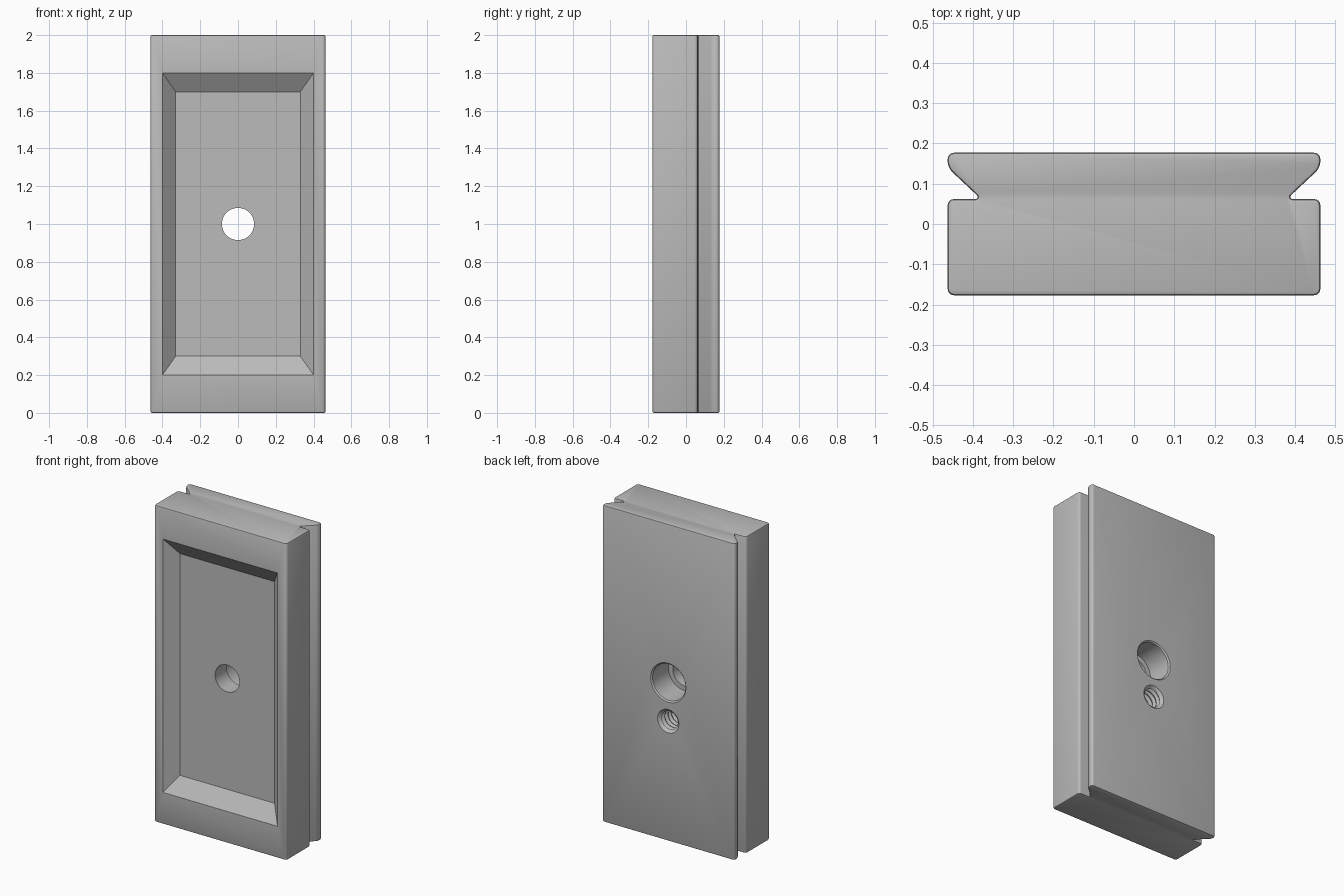
import bpy, bmesh, math
from mathutils import Matrix

if "Cube" in bpy.data.objects:
    bpy.data.objects.remove(bpy.data.objects["Cube"])

HEIGHT, FRONT, BACK, HALF = 2.0, -0.177, 0.177, 0.463
FLOOR = FRONT + 0.07

grey = bpy.data.materials.new("plain_grey")
grey.use_nodes = True
colour = (0.5, 0.5, 0.5, 1)
grey.diffuse_color = colour
grey.node_tree.nodes["Principled BSDF"].inputs["Base Color"].default_value = colour


def make_object(name, bm):
    bmesh.ops.recalc_face_normals(bm, faces=bm.faces)
    mesh = bpy.data.meshes.new(name)
    bm.to_mesh(mesh)
    bm.free()
    mesh.materials.append(grey)
    ob = bpy.data.objects.new(name, mesh)
    bpy.context.collection.objects.link(ob)
    return ob


def loft(name, rings):
    """Closed solid through rings with equal point counts."""
    bm = bmesh.new()
    loops = [[bm.verts.new(p) for p in ring] for ring in rings]
    n = len(loops[0])
    for a, b in zip(loops, loops[1:]):
        for i in range(n):
            j = (i + 1) % n
            bm.faces.new((a[i], a[j], b[j], b[i]))
    bm.faces.new(loops[0])
    bm.faces.new(loops[-1])
    return make_object(name, bm)


def lathe(name, z, profile, n=48):
    """Turned cutter along y, from (y, radius) pairs."""
    turns = [2 * math.pi * i / n for i in range(n)]
    return loft(name, [[(r * math.cos(t), y, z + r * math.sin(t)) for t in turns]
                       for y, r in profile])


# Block with a dovetail groove down each side
side = [(HALF, FRONT), (HALF, 0.062), (0.38, 0.062), (HALF, 0.14), (HALF, BACK)]
outline = side + [(-x, y) for x, y in reversed(side)]
bm = bmesh.new()
base = bm.faces.new([bm.verts.new((x, y, 0)) for x, y in outline])
top = bmesh.ops.extrude_face_region(bm, geom=[base])["geom"]
bmesh.ops.translate(bm, vec=(0, 0, HEIGHT), verts=[v for v in top if isinstance(v, bmesh.types.BMVert)])
bmesh.ops.recalc_face_normals(bm, faces=bm.faces)

# Round the upright edges, then ease the top and bottom rims
upright = [e for e in bm.edges if abs(e.verts[0].co.z - e.verts[1].co.z) > 1]
bmesh.ops.bevel(bm, geom=upright, offset=0.016, segments=4, profile=0.5, affect='EDGES')
rims = [e for e in bm.edges if abs(e.verts[0].co.z - e.verts[1].co.z) < 0.01]
bmesh.ops.bevel(bm, geom=rims, offset=0.008, segments=2, profile=0.5, affect='EDGES')
block = make_object("grooved_block", bm)


# Tapered front recess, extended past the front face
def recess_ring(y):
    t = (y - FRONT) / (FLOOR - FRONT)
    hx, hz = 0.40 - 0.07 * t, 0.80 - 0.10 * t
    return [(sx * hx, y, 1 + sz * hz) for sx, sz in ((-1, -1), (1, -1), (1, 1), (-1, 1))]


cutters = [loft("recess_cutter", [recess_ring(FRONT - 0.02), recess_ring(FLOOR)])]

# Stepped through hole with an eased back rim
STEP = 0.01
cutters.append(lathe("bolt_hole_cutter", 1.0, [
    (FRONT - 0.05, 0.085), (STEP, 0.085), (STEP, 0.115),
    (BACK - 0.008, 0.115), (BACK, 0.123), (BACK + 0.03, 0.123)]))

# Blind threaded hole below it
thread, y, pitch = [(BACK + 0.03, 0.074), (BACK, 0.074), (BACK - 0.016, 0.056)], BACK - 0.016, 0.032
for i in range(6):
    thread += [(y - pitch * 0.35, 0.072), (y - pitch * 0.55, 0.072),
               (y - pitch * 0.9, 0.056), (y - pitch, 0.056)]
    y -= pitch
cutters.append(lathe("threaded_hole_cutter", 0.757, thread))

bpy.context.view_layer.objects.active = block
for cutter in cutters:
    cutter.hide_render = True
    cut = block.modifiers.new(cutter.name, 'BOOLEAN')
    cut.operation = 'DIFFERENCE'
    cut.solver = 'EXACT'
    cut.object = cutter
    bpy.ops.object.modifier_apply(modifier=cut.name)
    bpy.data.objects.remove(cutter)

bpy.ops.object.select_all(action='DESELECT')
block.select_set(True)
bpy.ops.object.shade_smooth_by_angle(angle=math.radians(30))
